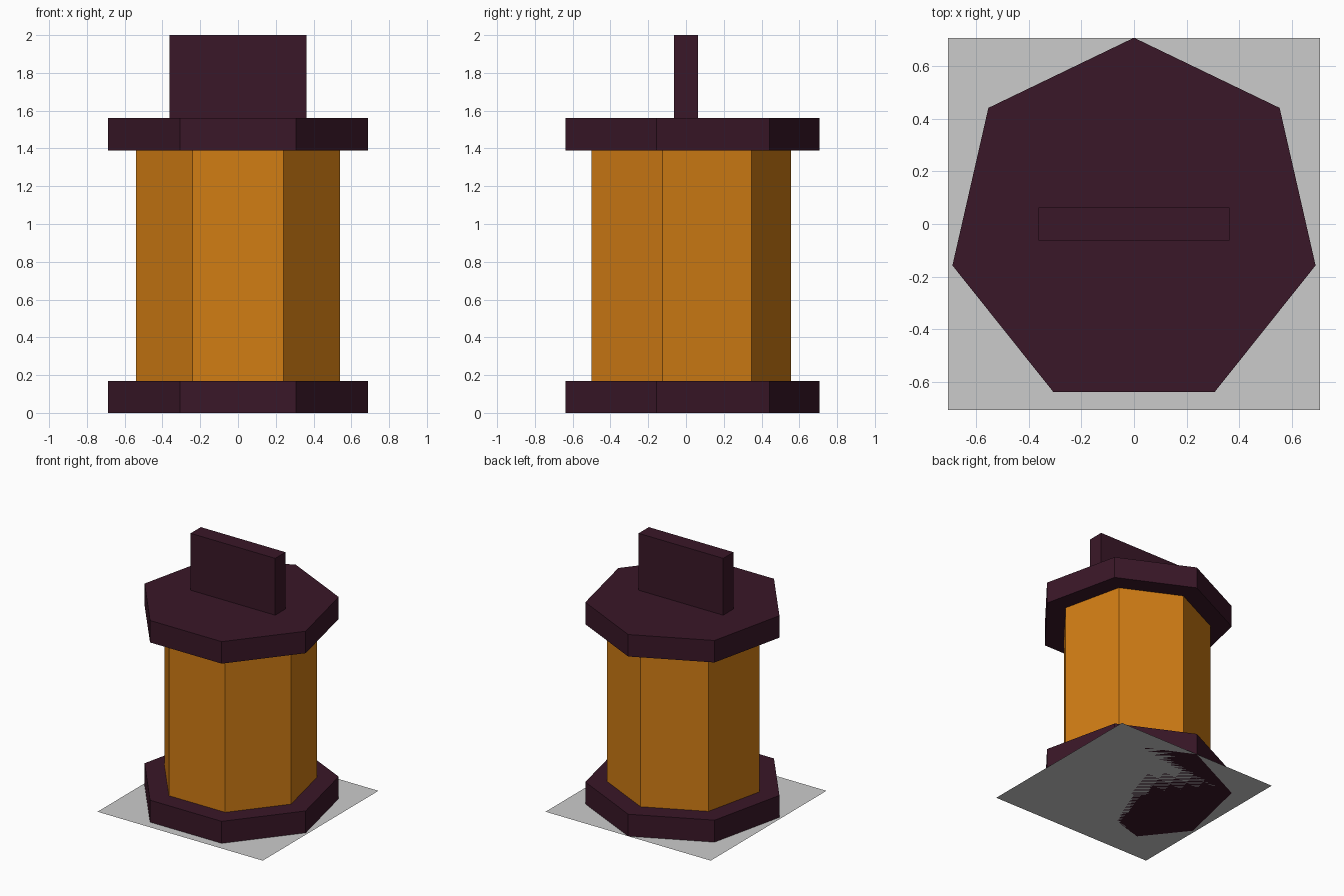
import bpy, bmesh
from math import sin, cos, pi

if "Cube" in bpy.data.objects:
    bpy.data.objects.remove(bpy.data.objects["Cube"])


def material(name, color):
    m = bpy.data.materials.new(name)
    m.diffuse_color = (*color, 1)
    m.use_nodes = True
    m.node_tree.nodes["Principled BSDF"].inputs["Base Color"].default_value = m.diffuse_color
    return m


PLUM = material("dark_plum", (0.042, 0.0085, 0.021))
AMBER = material("amber", (0.64, 0.205, 0.007))


def prism(name, outline, z0, z1, mat=None):
    """Flat-shaded extrusion of an outline from z0 up to z1 (a sheet if equal)."""
    bm = bmesh.new()
    face = bm.faces.new([bm.verts.new((x, y, z0)) for x, y in outline])
    if z1 > z0:
        new = bmesh.ops.extrude_face_region(bm, geom=[face], use_keep_orig=True)["geom"]
        top = [v for v in new if isinstance(v, bmesh.types.BMVert)]
        bmesh.ops.translate(bm, verts=top, vec=(0, 0, z1 - z0))
        bmesh.ops.recalc_face_normals(bm, faces=bm.faces)
    mesh = bpy.data.meshes.new(name)
    bm.to_mesh(mesh)
    bm.free()
    if mat:
        mesh.materials.append(mat)
    obj = bpy.data.objects.new(name, mesh)
    bpy.context.collection.objects.link(obj)
    return obj


def heptagon(r):
    # One corner points to +y
    return [(-r * sin(2 * pi * i / 7), r * cos(2 * pi * i / 7)) for i in range(7)]


def rect(hx, hy):
    return [(-hx, -hy), (hx, -hy), (hx, hy), (-hx, hy)]


# Thin square sheet under the lantern
prism("ground_sheet", rect(0.707, 0.707), 0, 0)

# Seven-sided lantern: base, glowing body and cap
prism("base", heptagon(0.707), 0, 0.17, PLUM)
prism("lamp_body", heptagon(0.555), 0.17, 1.39, AMBER)
prism("cap", heptagon(0.707), 1.39, 1.56, PLUM)

# Upright slab handle
prism("handle", rect(0.362, 0.0625), 1.56, 2.0, PLUM)
